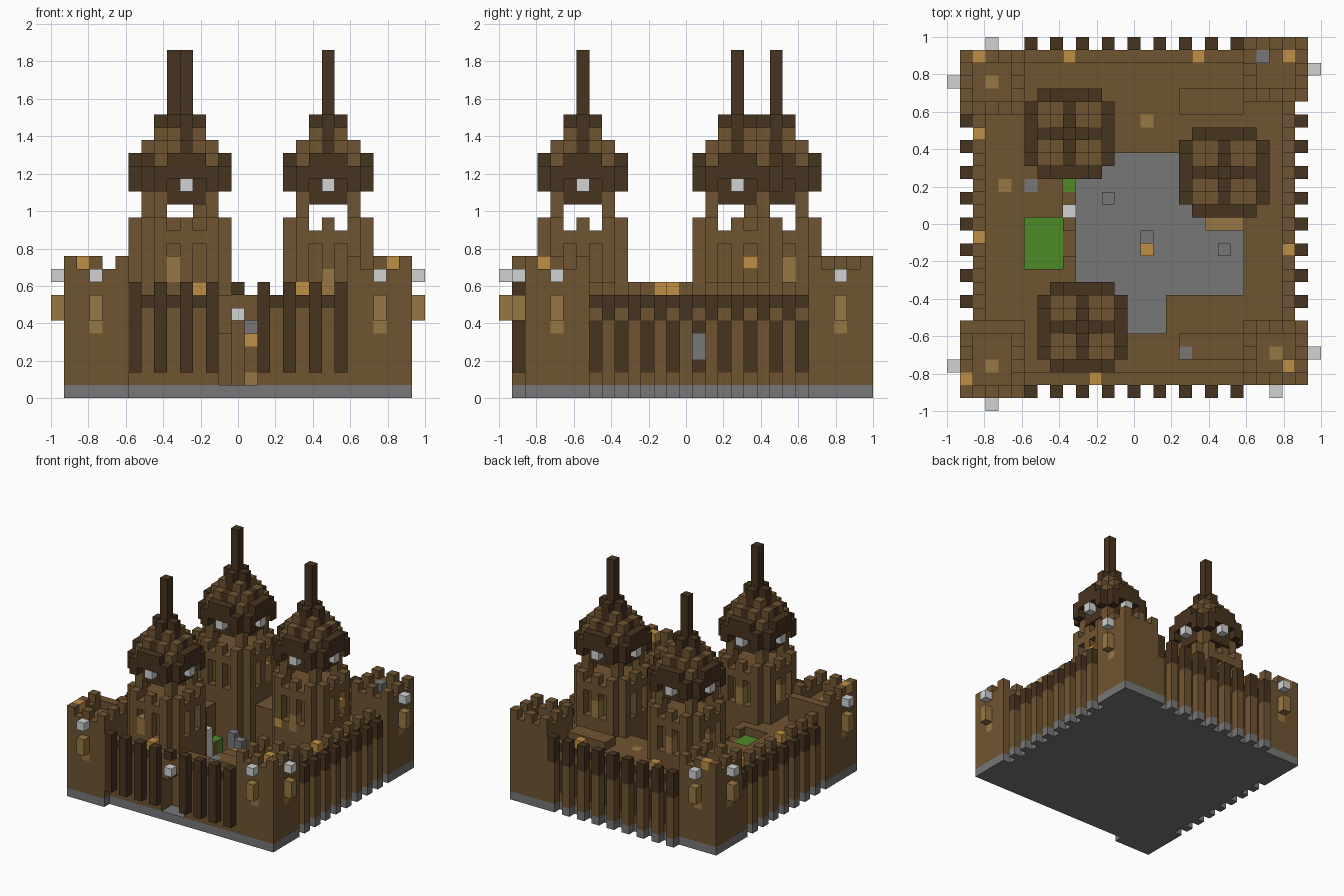
import bpy
from mathutils import Vector

if "Cube" in bpy.data.objects:
    bpy.data.objects.remove(bpy.data.objects["Cube"], do_unlink=True)

UNIT = 2 / 29
PALETTE = {
    "brown": (0.163, 0.089, 0.031),
    "dark_brown": (0.064, 0.033, 0.013),
    "stone": (0.185, 0.185, 0.185),
    "lamp": (0.640, 0.650, 0.650),
    "amber": (0.520, 0.275, 0.058),
    "tan": (0.310, 0.187, 0.056),
    "grass": (0.075, 0.260, 0.020),
}
COLOURS = list(PALETTE)
cells = {}


def span(v):
    return range(v[0], v[1] + 1) if isinstance(v, tuple) else (v,)


def block(part, i, j, k, colour):
    """Fill a range of cubes; later blocks replace earlier ones."""
    for a in span(i):
        for b in span(j):
            for c in span(k):
                cells[a, b, c] = (part, colour)


def carve(i, j, k):
    for a in span(i):
        for b in span(j):
            for c in span(k):
                cells.pop((a, b, c), None)


def octagon(r):
    """Offsets of a square layer with its corners cut."""
    for dx in range(-r, r + 1):
        for dy in range(-r, r + 1):
            if not (r > 1 and abs(dx) == r and abs(dy) == r):
                yield dx, dy


# Base and raised terrace with the courtyard sunk into it
block("base", (2, 26), (2, 27), 0, "stone")
block("terrace", (2, 26), (2, 27), (1, 6), "brown")
carve((10, 22), (9, 19), (1, 6))
carve((14, 16), (6, 8), (1, 6))
carve((17, 22), (18, 19), 6)

# Low steps beside the bastions
block("terrace_step", (18, 22), (23, 24), 7, "brown")
block("terrace_step", (18, 22), (4, 5), 7, "brown")

# Sunken garden and its border
carve((6, 8), (11, 14), 6)
block("garden", (6, 8), (11, 14), 5, "grass")
carve(9, (12, 13), 6)

# Curtain walls with a dark band below the walkway
for j in (2, 27):
    block("wall_band", (2, 26), j, 7, "dark_brown")
block("curtain_wall", (13, 15), 2, 7, "brown")
for i, parity in ((2, 1), (26, 0)):
    for j in range(7, 24):
        block("wall_band", i, j, 7, "dark_brown")
        if j % 2:
            block("curtain_wall", i, j, (2, 5), "dark_brown")
        if j % 2 == parity:
            block("merlon", i, j, 8, "brown")
for i in range(7, 22, 2):
    block("curtain_wall", i, 27, (2, 5), "dark_brown")
block("wall_window", 26, 15, (3, 4), "stone")

# Buttresses: brown shafts with dark caps, dark overhanging ones in front
for j in range(8, 23, 2):
    for i in (1, 27):
        block("buttress", i, j, 0, "stone")
        block("buttress", i, j, (1, 5), "brown")
        block("buttress", i, j, (6, 7), "dark_brown")
for i in range(6, 23, 2):
    block("buttress", i, 28, 0, "stone")
    block("buttress", i, 28, (1, 5), "brown")
    block("buttress", i, 28, (6, 8), "dark_brown")
    block("buttress", i, 1, (8 if i == 14 else 2, 8), "dark_brown")

# Gate passage
carve((13, 15), (1, 6), (1, 4))
carve((14, 15), (1, 8), 5)
block("gate_lamp", 14, 1, 6, "lamp")


# Corner bastions with alternating merlons
def bastion(i0, j0, j1):
    i1 = i0 + 4
    block("bastion", (i0, i1), (j0, j1), 0, "stone")
    block("bastion", (i0, i1), (j0, j1), (1, 8), "brown")
    for i in range(i0, i1 + 1):
        for j in range(j0, j1 + 1):
            if i in (i0, i1) or j in (j0, j1):
                notch = (i - i0) % 2 or (j - j0) % 2
                block("bastion", i, j, (9, 9 if notch else 10), "brown")


bastion(1, 1, 6)
bastion(23, 2, 6)
bastion(1, 23, 27)
bastion(23, 24, 28)

# Bastion lamps, the banners below them and tan window sills
for i, j, di, dj in ((3, 0, 0, 1), (25, 1, 0, 1), (0, 3, 1, 0), (28, 4, -1, 0),
                     (0, 25, 1, 0), (28, 26, -1, 0), (3, 28, 0, -1)):
    block("bastion_lamp", i, j, 9, "lamp")
    block("banner", i, j, (6, 7), "tan")
    block("window", i + di, j + dj, 5, "tan")


# Round towers with an open belfry, domed roof and spire
def tower(ci, cj):
    for dx, dy in octagon(3):
        i, j = ci + dx, cj + dy
        rim = max(abs(dx), abs(dy)) == 3
        block("tower", i, j, (1, 12), "brown")
        if rim and (dx + dy) % 2:
            block("tower", i, j, 13, "brown")
        if rim and 1 in (abs(dx), abs(dy)):
            carve(i, j, (9, 11))
        block("tower_roof", i, j, 17, "dark_brown" if rim else "brown")
        if max(abs(dx), abs(dy)) > 1 and not (rim and 1 in (abs(dx), abs(dy))):
            block("tower_roof", i, j, 16, "dark_brown")
        if not (rim and 2 in (abs(dx), abs(dy))):
            rib = rim or dx * dy == 0
            block("tower_roof", i, j, 18, "dark_brown" if rib else "brown")
    for dx in (-2, 2):
        for dy in (-2, 2):
            block("belfry", ci + dx, cj + dy, (13, 15), "brown")
    for d in range(-2, 3):
        for s in (-2, 2):
            shade = "brown" if abs(d) == 2 else "dark_brown"
            block("belfry", ci + d, cj + s, 15, shade)
            block("belfry", ci + s, cj + d, 15, shade)
    for r, k in ((2, 19), (1, 20), (1, 21)):
        for dx, dy in octagon(r):
            rib = dx * dy == 0
            if rib or k < 21:
                block("tower_roof", ci + dx, cj + dy, k,
                      "dark_brown" if rib else "brown")
    block("spire", ci, cj, (22, 26), "dark_brown")
    # Lamps hanging under the eaves
    for sx, sy in ((3, 0), (-3, 0), (0, 3), (0, -3)):
        block("eave_lamp", ci + sx, cj + sy, 16, "lamp")


for centre in ((10, 6), (9, 21), (21, 18)):
    tower(*centre)

# Tower windows and lanterns
for i, j, k in ((9, 3, 9), (21, 15, 8), (12, 22, 9), (6, 21, 9), (9, 24, 9),
                (21, 21, 9), (7, 6, 9), (10, 9, 9)):
    block("window", i, j, (k, k + 1), "tan")
block("lantern", 19, 15, 8, "amber")
block("lantern", 24, 19, 10, "amber")

# Lanterns on the walls and bastions
for i, j, k in ((11, 2, 8), (2, 13, 8), (26, 12, 8), (2, 21, 8), (9, 27, 8),
                (19, 27, 8), (1, 2, 10), (26, 27, 9), (2, 27, 10)):
    block("lantern", i, j, k, "amber")
block("lantern_post", 26, 3, 9, "brown")
block("lantern", 26, 3, 10, "amber")

# Courtyard lamp post, bollards and terrace stones
block("lamp_post", 15, 12, 1, "tan")
block("lamp_post", 15, 12, (2, 3), "brown")
block("lamp_post", 15, 12, 4, "amber")
block("stone_post", 15, 13, (1, 5), "stone")
block("bollard", 12, 16, (1, 4), "stone")
block("bollard", 21, 12, (1, 5), "stone")
carve(9, (15, 17), (3, 6))
block("pale_pillar", 9, 15, (1, 4), "lamp")
block("bush", 9, 17, (1, 2), "grass")
block("bench", (20, 22), 14, (1, 2), "tan")
for i, j, k, colour in ((15, 22, 6, "tan"), (4, 17, 6, "tan"), (6, 17, 6, "stone"),
                        (18, 4, 7, "stone"), (24, 27, 9, "stone"), (3, 25, 8, "tan"),
                        (3, 3, 8, "tan"), (25, 4, 8, "tan")):
    block("paving", i, j, k, colour)

# Materials
materials = []
for name, rgb in PALETTE.items():
    mat = bpy.data.materials.new(name)
    mat.use_nodes = True
    mat.diffuse_color = (*rgb, 1)
    mat.node_tree.nodes["Principled BSDF"].inputs["Base Color"].default_value = (*rgb, 1)
    materials.append(mat)

# Mesh each part from the outer faces of its cubes
AXES = [Vector((1, 0, 0)), Vector((0, 1, 0)), Vector((0, 0, 1))]
parts = {}
for cell, (part, colour) in cells.items():
    parts.setdefault(part, []).append((cell, colour))
for part, members in parts.items():
    index, faces, tints = {}, [], []
    for cell, colour in members:
        middle = Vector(cell) + Vector((0.5, 0.5, 0.5))
        for a in range(3):
            for sign in (1, -1):
                n = AXES[a] * sign
                if tuple(int(c + d) for c, d in zip(cell, n)) in cells:
                    continue
                p, q = AXES[(a + 1) % 3] / 2, AXES[(a + 2) % 3] * sign / 2
                f = middle + n / 2
                corners = (f - p - q, f + p - q, f + p + q, f - p + q)
                faces.append([index.setdefault(tuple(round(c) for c in v), len(index))
                              for v in corners])
                # The band is topped by the brown walkway
                walkway = part == "wall_band" and n.z > 0
                tints.append(COLOURS.index("brown" if walkway else colour))
    if not faces:
        continue
    mesh = bpy.data.meshes.new(part)
    mesh.from_pydata([(x * UNIT - 1, y * UNIT - 1, z * UNIT) for x, y, z in index], [], faces)
    for mat in materials:
        mesh.materials.append(mat)
    mesh.polygons.foreach_set("material_index", tints)
    mesh.update()
    bpy.context.collection.objects.link(bpy.data.objects.new(part, mesh))
